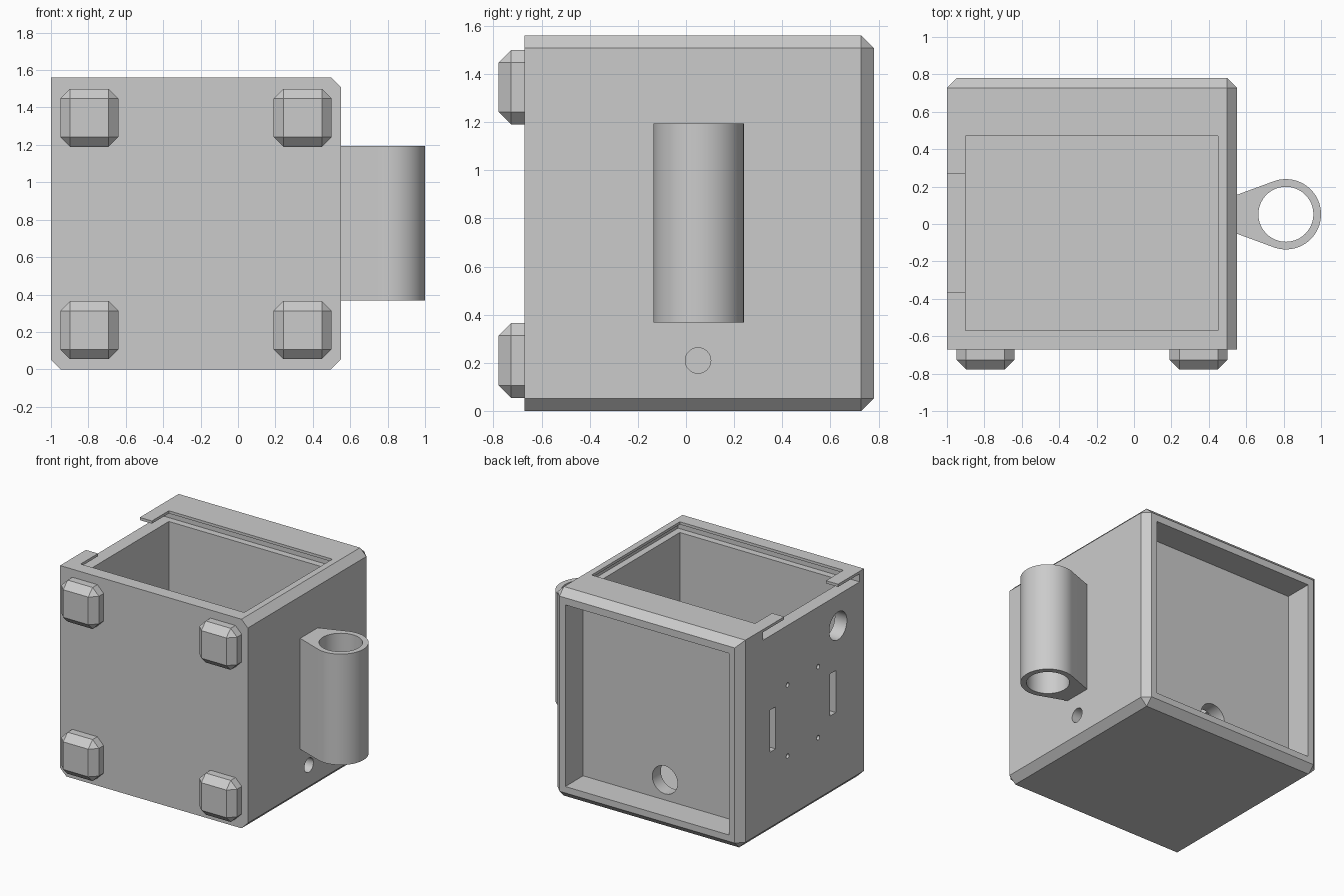
import bpy, bmesh, math
from mathutils import Matrix

if "Cube" in bpy.data.objects:
    bpy.data.objects.remove(bpy.data.objects["Cube"], do_unlink=True)

grey = bpy.data.materials.new("plain_grey")
grey.use_nodes = True
GREY = (0.6, 0.6, 0.6, 1)
grey.diffuse_color = GREY
grey.node_tree.nodes["Principled BSDF"].inputs["Base Color"].default_value = GREY


def add_object(name, bm):
    bmesh.ops.recalc_face_normals(bm, faces=bm.faces)
    mesh = bpy.data.meshes.new(name)
    bm.to_mesh(mesh)
    bm.free()
    mesh.materials.append(grey)
    ob = bpy.data.objects.new(name, mesh)
    bpy.context.collection.objects.link(ob)
    return ob


def box_mesh(x, y, z):
    """Box from (min, max) ranges."""
    bm = bmesh.new()
    bmesh.ops.create_cube(bm, size=1)
    for v in bm.verts:
        v.co = [r[0] if c < 0 else r[1] for c, r in zip(v.co, (x, y, z))]
    return bm


def box(name, x, y, z):
    return add_object(name, box_mesh(x, y, z))


def cylinder(name, centre, radius, depth, axis, sides=48):
    bm = bmesh.new()
    turn = {"X": Matrix.Rotation(math.pi / 2, 4, "Y"),
            "Y": Matrix.Rotation(math.pi / 2, 4, "X"),
            "Z": Matrix.Identity(4)}[axis]
    bmesh.ops.create_cone(bm, cap_ends=True, segments=sides, radius1=radius,
                          radius2=radius, depth=depth,
                          matrix=Matrix.Translation(centre) @ turn)
    return add_object(name, bm)


def activate(ob):
    bpy.ops.object.select_all(action="DESELECT")
    ob.select_set(True)
    bpy.context.view_layer.objects.active = ob


def cut(target, cutter):
    """Subtract the cutter, then discard it."""
    activate(target)
    mod = target.modifiers.new("cut", "BOOLEAN")
    mod.operation, mod.solver, mod.object = "DIFFERENCE", "EXACT", cutter
    bpy.ops.object.modifier_apply(modifier=mod.name)
    bpy.data.objects.remove(cutter, do_unlink=True)


def smooth(ob):
    activate(ob)
    bpy.ops.object.shade_smooth_by_angle(angle=math.radians(30))


# Case body: chamfer the back rim and the long edges, except the lid entry edge
LEFT, RIGHT, FRONT, BACK, TOP = -1, 0.55, -0.67, 0.78, 1.56
bm = box_mesh((LEFT, RIGHT), (FRONT, BACK), (0, TOP))
chamfered = []
for e in bm.edges:
    a, b = (v.co for v in e.verts)
    mid = (a + b) / 2
    on_back = mid.y > BACK - 0.01
    lengthwise = abs(a.y - b.y) > 1
    lid_edge = mid.x < 0 and mid.z > 1
    if on_back or (lengthwise and not lid_edge):
        chamfered.append(e)
bmesh.ops.bevel(bm, geom=chamfered, offset=0.052, segments=1, affect="EDGES")
body = add_object("case_body", bm)

# Main cavity, sliding lid groove, lid entry notch and back recess
IN_X = (-0.9, 0.45)
cut(body, box("cavity", IN_X, (-0.57, 0.47), (0.1, 2)))
cut(body, box("lid_groove", (-1.2, 0.5), (-0.62, 0.52), (1.48, 1.54)))
cut(body, box("lid_notch", (-1.2, -0.8), (-0.365, 0.27), (1.5, 2)))
cut(body, box("back_recess", IN_X, (0.57, 1), (0.1, 1.455)))

# Cable holes in the recess wall, right wall and left wall
MID_Y, MID_Z = 0.05, 0.77
cut(body, cylinder("back_hole", (-0.225, 0.52, 0.25), 0.104, 0.2, "Y"))
cut(body, cylinder("right_hole", (0.5, MID_Y, 0.21), 0.053, 0.2, "X"))
cut(body, cylinder("left_hole", (-0.95, -0.365, 1.25), 0.104, 0.2, "X"))

# Strap slots and screw holes in the left wall
for side in (-1, 1):
    y = MID_Y + side * 0.355
    cut(body, box("slot", (-1.1, -0.8), (y - 0.033, y + 0.033),
                  (MID_Z - 0.157, MID_Z + 0.157)))
    for level in (-1, 1):
        centre = (-0.95, MID_Y + side * 0.18, MID_Z + level * 0.265)
        cut(body, cylinder("screw_hole", centre, 0.017, 0.2, "X", 16))
smooth(body)

# Chamfered feet on the front face
for side, x in (("left", 0.345), ("right", -0.795)):
    for level, z in (("lower", 0.21), ("upper", 1.345)):
        bm = box_mesh((x - 0.155, x + 0.155), (-0.778, -0.59), (z - 0.155, z + 0.155))
        bmesh.ops.bevel(bm, geom=bm.edges[:], offset=0.052, segments=1, affect="EDGES")
        add_object(f"{level}_{side}_foot", bm)

# Tubular holder on the side: teardrop profile with a round bore
CX, CY, R = 0.812, 0.052, 0.188
LOW, HIGH = 0.368, 1.195
profile = [(RIGHT - 0.02, CY - 0.097), (RIGHT, CY - 0.104)]
STEPS = 48
for i in range(STEPS + 1):
    a = math.radians(-110 + 220 * i / STEPS)
    profile.append((CX + R * math.cos(a), CY + R * math.sin(a)))
profile += [(RIGHT, CY + 0.104), (RIGHT - 0.02, CY + 0.097)]
bm = bmesh.new()
base = bm.faces.new([bm.verts.new((x, y, LOW)) for x, y in profile])
grown = bmesh.ops.extrude_face_region(bm, geom=[base])
bmesh.ops.translate(bm, vec=(0, 0, HIGH - LOW),
                    verts=[g for g in grown["geom"] if isinstance(g, bmesh.types.BMVert)])
holder = add_object("tube_holder", bm)
cut(holder, cylinder("bore", (CX, CY, 0.8), 0.147, 2, "Z", 64))
smooth(holder)
